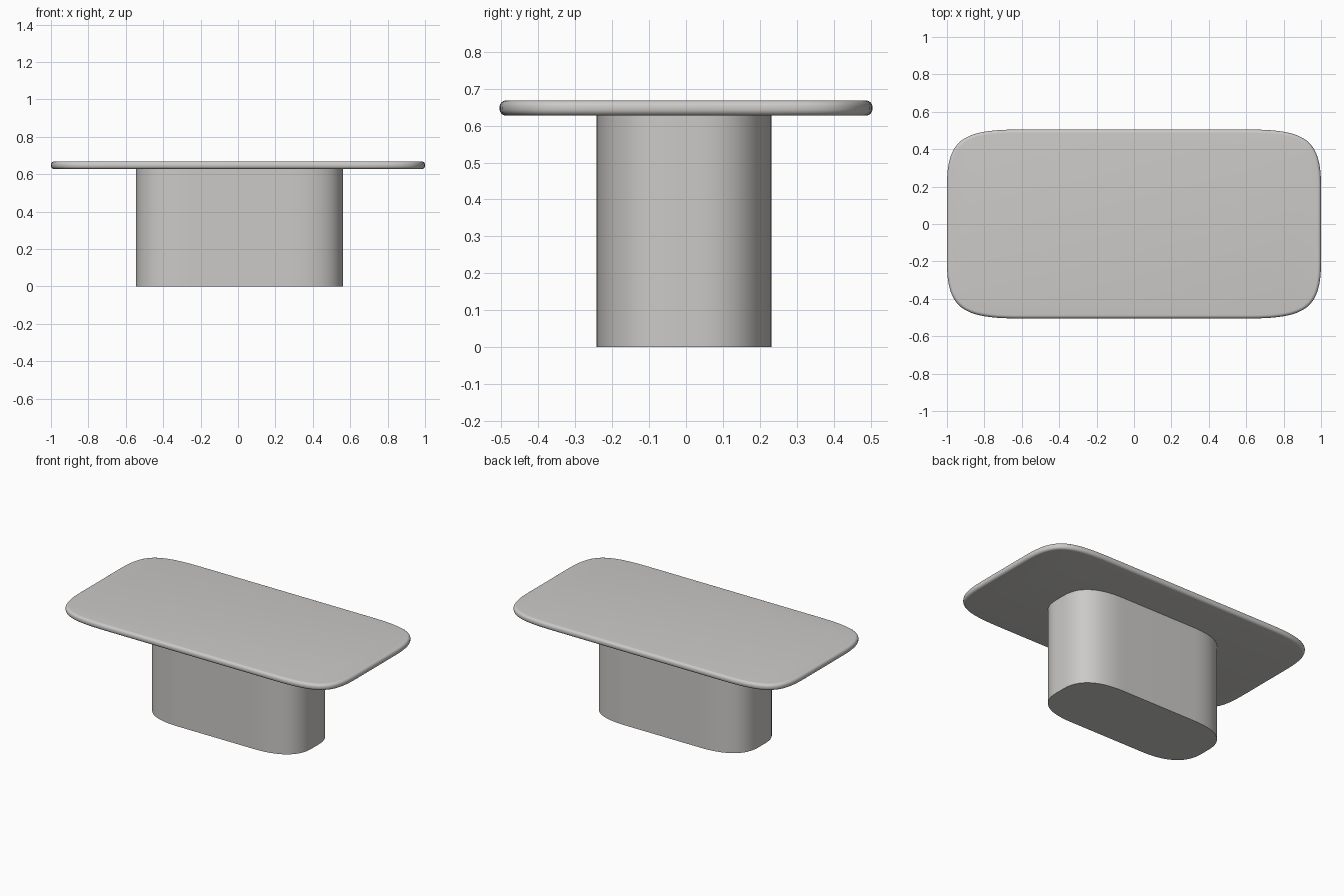
import bpy, bmesh
from mathutils import Vector

if "Cube" in bpy.data.objects:
    bpy.data.objects.remove(bpy.data.objects["Cube"])

grey = bpy.data.materials.new("warm light grey")
grey.diffuse_color = (0.6, 0.59, 0.575, 1)
grey.use_nodes = True
grey.node_tree.nodes["Principled BSDF"].inputs["Base Color"].default_value = grey.diffuse_color


def soft_rectangle(a, b, dx, dy, k, n=16):
    """Rectangle of half-size a x b whose corners are cubic curves."""
    quarter = []
    p0, p1 = Vector((a, b - dy)), Vector((a, b - dy + k * dy))
    p2, p3 = Vector((a - dx + k * dx, b)), Vector((a - dx, b))
    for i in range(n + 1):
        t = i / n
        s = 1 - t
        quarter.append(p0 * s**3 + p1 * 3 * s * s * t + p2 * 3 * s * t * t + p3 * t**3)
    q2 = [Vector((-p.x, p.y)) for p in reversed(quarter)]
    half = quarter + q2
    return half + [-p for p in half]


def slab(name, outline, centre, z0, z1, rim=0):
    bm = bmesh.new()
    cx, cy = centre
    face = bm.faces.new([bm.verts.new((p.x + cx, p.y + cy, z0)) for p in outline])
    ext = bmesh.ops.extrude_face_region(bm, geom=[face])
    top = [v for v in ext["geom"] if isinstance(v, bmesh.types.BMVert)]
    bmesh.ops.translate(bm, verts=top, vec=(0, 0, z1 - z0))
    bmesh.ops.recalc_face_normals(bm, faces=bm.faces[:])
    if rim:
        edges = [e for e in bm.edges if abs(e.verts[0].co.z - e.verts[1].co.z) < 1e-5]
        bmesh.ops.bevel(bm, geom=edges, offset=rim, segments=6, profile=0.5, affect='EDGES')
    mesh = bpy.data.meshes.new(name)
    bm.to_mesh(mesh)
    bm.free()
    mesh.materials.append(grey)
    obj = bpy.data.objects.new(name, mesh)
    bpy.context.collection.objects.link(obj)
    bpy.ops.object.select_all(action='DESELECT')
    obj.select_set(True)
    bpy.context.view_layer.objects.active = obj
    bpy.ops.object.shade_smooth_by_angle(angle=0.6)
    return obj


# Table top with a rounded rim
slab("table_top", soft_rectangle(1.0, 0.505, 0.38, 0.30, 0.8), (0, 0), 0.627, 0.668, 0.018)
# Solid pedestal
slab("pedestal", soft_rectangle(0.553, 0.237, 0.28, 0.20, 0.65), (0.008, -0.005), 0, 0.63)
